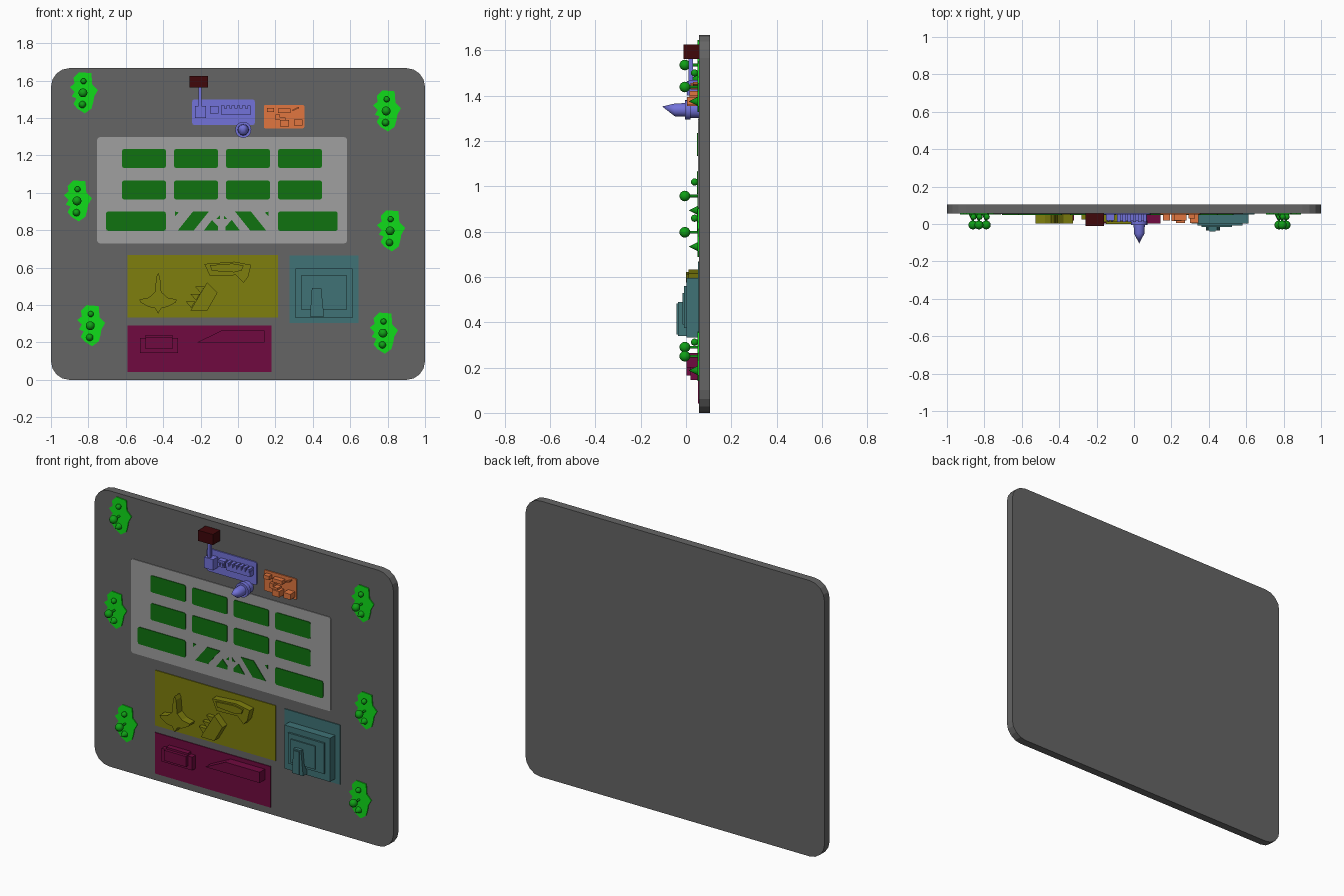
import bpy, bmesh, math
from mathutils import Matrix, Vector

if "Cube" in bpy.data.objects:
    bpy.data.objects.remove(bpy.data.objects["Cube"])

FACE = 0.057   # y of the board's front face


def material(name, r, g, b):
    m = bpy.data.materials.new(name)
    m.diffuse_color = (r, g, b, 1)
    m.use_nodes = True
    m.node_tree.nodes["Principled BSDF"].inputs["Base Color"].default_value = m.diffuse_color
    return m


ASPHALT = material("asphalt", .13, .13, .13)
PAVING = material("paving", .35, .35, .35)
GRASS = material("grass", .005, .17, .005)
LEAF = material("leaf", .005, .72, .01)
TRUNK = material("foliage", .005, .35, .008)
OLIVE = material("olive", .21, .21, .004)
TEAL = material("teal", .05, .17, .18)
MAROON = material("maroon", .16, .003, .05)
BLUE = material("blue", .17, .17, .7)
ORANGE = material("orange", .75, .18, .05)
DARK = material("dark_red", .05, .002, .003)


def finish(name, bm, mat, smooth=False):
    bmesh.ops.recalc_face_normals(bm, faces=bm.faces)
    me = bpy.data.meshes.new(name)
    bm.to_mesh(me)
    bm.free()
    me.materials.append(mat)
    ob = bpy.data.objects.new(name, me)
    bpy.context.collection.objects.link(ob)
    if smooth:
        bpy.ops.object.select_all(action='DESELECT')
        bpy.context.view_layer.objects.active = ob
        ob.select_set(True)
        bpy.ops.object.shade_smooth_by_angle()
    return ob


def prisms(name, outlines, front, mat, back=FACE + .001):
    """Extrude each x-z outline from y=back to y=front."""
    bm = bmesh.new()
    for pts in outlines:
        a = [bm.verts.new((x, front, z)) for x, z in pts]
        b = [bm.verts.new((x, back, z)) for x, z in pts]
        bm.faces.new(a)
        bm.faces.new(b[::-1])
        for i in range(len(a)):
            j = (i + 1) % len(a)
            bm.faces.new((a[i], b[i], b[j], a[j]))
    return finish(name, bm, mat)


def rect(x0, x1, z0, z1, r=0, n=4):
    if not r:
        return [(x0, z0), (x1, z0), (x1, z1), (x0, z1)]
    pts = []
    for k, (cx, cz) in enumerate([(x1 - r, z1 - r), (x0 + r, z1 - r),
                                  (x0 + r, z0 + r), (x1 - r, z0 + r)]):
        for i in range(n + 1):
            t = math.pi / 2 * (k + i / n)
            pts.append((cx + r * math.cos(t), cz + r * math.sin(t)))
    return pts


def lathe(bm, x, z, profile, n=16):
    """Stack rings (radius, y) along y; radius 0 makes a tip."""
    rings = []
    for r, y in profile:
        if r == 0:
            rings.append([bm.verts.new((x, y, z))] * n)
        else:
            rings.append([bm.verts.new((x + r * math.cos(2 * math.pi * i / n), y,
                                        z + r * math.sin(2 * math.pi * i / n))) for i in range(n)])
    for a, b in zip(rings, rings[1:]):
        for i in range(n):
            j = (i + 1) % n
            bm.faces.new(list(dict.fromkeys((a[i], a[j], b[j], b[i]))))


# Board and paved area
prisms("board", [rect(-1, 1, 0, 1.667, .1)], FACE, ASPHALT, .105)
prisms("paved_area", [rect(-.753, .583, .73, 1.298, .014, 2)], .053, PAVING)

# Lawns: two rows of four, then a wide pair with diagonal strips between
MID = -.086
lawns = []
for z0 in (1.133, .965):
    for x0 in (-.62, -.342, -.064, .214):
        lawns.append(rect(x0, x0 + .235, z0, z0 + .101, .01, 2))
lawns += [rect(-.705, -.386, .797, .9, .01, 2), rect(.214, .533, .797, .9, .01, 2)]
for half in ([(-.235, .8), (-.15, .8), (-.07, .9), (-.155, .9)],
             [(-.095, .8), (-.02, .8), (-.02, .82), (-.053, .855)],
             [(-.25, .875), (-.23, .895), (-.25, .9)],
             [(-.03, .86), (-.01, .86), (-.01, .88)]):
    lawns.append([(MID + x, z) for x, z in half])
    lawns.append([(MID - x, z) for x, z in half])
prisms("lawns", lawns, .049, GRASS)

# Blue station: plate, blocks, sign pole and round tower
prisms("station_plate", [rect(-.245, .09, 1.362, 1.5, .012, 2)], .05, BLUE)
prisms("station_block", [rect(-.23, -.17, 1.4, 1.465)], .005, BLUE)
prisms("station_annex", [rect(-.15, -.105, 1.425, 1.465)], .02, BLUE)
prisms("station_annex_windows", [rect(-.143, -.132, 1.435, 1.453),
                                 rect(-.123, -.112, 1.435, 1.453)], .014, BLUE)
prisms("station_hall", [rect(-.09, .07, 1.42, 1.452)], .015, BLUE)
prisms("station_hall_teeth", [rect(-.09 + .028 * i, -.072 + .028 * i, 1.445, 1.468)
                              for i in range(6)], .01, BLUE)
prisms("sign_pole", [rect(-.212, -.196, 1.465, 1.565)], .012, BLUE, .03)
prisms("sign_box", [rect(-.258, -.16, 1.562, 1.626)], -.012, DARK)
bm = bmesh.new()
lathe(bm, .028, 1.337, [(.036, FACE), (.036, .02), (.043, .02), (.043, -.005),
                        (.03, -.005), (.028, -.05), (0, -.105)], 20)
for v in bm.verts:            # tip leans upward
    if v.co.y < -.1:
        v.co.z += .015
finish("round_tower", bm, BLUE, True)

# Orange yard
prisms("yard_plate", [rect(.138, .355, 1.345, 1.47, .008, 2)], .05, ORANGE)
prisms("yard_blocks", [rect(.225, .272, 1.354, 1.39), rect(.3, .346, 1.36, 1.393)], .005, ORANGE)
prisms("yard_bent_hut", [[(.2, 1.39), (.255, 1.39), (.255, 1.402), (.225, 1.402),
                          (.225, 1.42), (.2, 1.42)]], .015, ORANGE)
prisms("yard_sheds", [rect(.155, .192, 1.432, 1.455), rect(.215, .28, 1.428, 1.45)], .02, ORANGE)
prisms("yard_ramp", [[(.292, 1.437), (.325, 1.452), (.325, 1.46), (.292, 1.445)]], .03, ORANGE)

# Olive quarter: spired hall, fan hall, spiked hall
prisms("olive_plate", [rect(-.592, .215, .333, .667)], .052, OLIVE)
spire = [(0, .572), (.01, .55), (.017, .47), (.05, .44), (.1, .43), (.095, .415),
         (.05, .39), (.018, .385), (0, .355)]
prisms("spired_hall", [[(-.427 + x, z) for x, z in spire] +
                       [(-.427 - x, z) for x, z in spire[-2:0:-1]]], .004, OLIVE)
prisms("fan_hall", [[(-.18, .62), (-.02, .632), (.07, .615), (.055, .552), (.03, .52),
                     (-.01, .56), (-.15, .555)]], .01, OLIVE)
prisms("fan_hall_roof", [[(-.15, .613), (-.03, .622), (.03, .612), (.02, .585), (-.02, .575),
                          (-.14, .583)]], .0, OLIVE)
prisms("spiked_hall", [[(-.165, .522), (-.11, .465), (-.165, .37), (-.255, .37)]], .008, OLIVE)
prisms("hall_spikes", [[(x, z), (x + .022, z + .035), (x - .03, z + .035)]
                       for x, z in ((-.25, .385), (-.225, .425), (-.2, .465))], .025, OLIVE)

# Maroon quarter
prisms("maroon_plate", [rect(-.592, .18, .042, .29)], .052, MAROON)
prisms("workshop", [[(-.525, .145), (-.32, .145), (-.32, .225), (-.35, .225), (-.35, .24),
                     (-.495, .24), (-.495, .225), (-.525, .225)]], .02, MAROON)
prisms("workshop_top", [rect(-.495, -.35, .165, .228)], .002, MAROON)
prisms("wedge_hall", [[(-.22, .2), (.143, .2), (.143, .265), (-.085, .265)]], .002, MAROON)

# Teal quarter: stepped building with a tall slab
prisms("teal_plate", [rect(.275, .645, .305, .665)], .052, TEAL)
prisms("teal_base", [rect(.308, .613, .332, .595)], .003, TEAL)
prisms("teal_step", [rect(.34, .58, .375, .56)], -.008, TEAL)
prisms("teal_roof", [[(.36, .39), (.525, .39), (.525, .53), (.36, .53)]], -.015, TEAL)
prisms("teal_tower", [[(.385, .34), (.46, .34), (.445, .49), (.395, .49)]], -.035, TEAL)
prisms("teal_tower_core", [rect(.405, .435, .345, .482)], -.041, TEAL)

# Planting beds, each with a round tree, a small shrub and a conifer
bed = [(-.07, .03), (-.045, .05), (-.05, .08), (-.02, .11), (.045, .105), (.05, .045),
       (.08, .015), (.06, -.02), (.055, -.05), (.045, -.085), (.01, -.11), (-.03, -.085),
       (-.05, -.06), (-.035, -.03), (-.06, -.02), (-.045, .005)]


def ball(r, y, n=8):
    return [(r * math.sin(math.pi * i / n), y + r * math.cos(math.pi * i / n))
            for i in range(1, n)] + [(0, y - r)]


for i, (x, z) in enumerate([(-.829, 1.535), (-.861, .957), (-.79, .29),
                            (.792, 1.438), (.813, .797), (.775, .25)], 1):
    prisms(f"planting_bed_{i}", [[(x + a, z + b) for a, b in bed]], .051, LEAF)
    bm = bmesh.new()
    lathe(bm, x, z, [(.006, FACE)] + [(.006, .017)] + ball(.024, -.005), 14)
    lathe(bm, x + .003, z + .062, [(.005, FACE)] + ball(.016, .038), 12)
    lathe(bm, x - .003, z - .063, [(.021, FACE), (.019, .05), (0, .012)], 12)
    finish(f"trees_{i}", bm, TRUNK, True)
